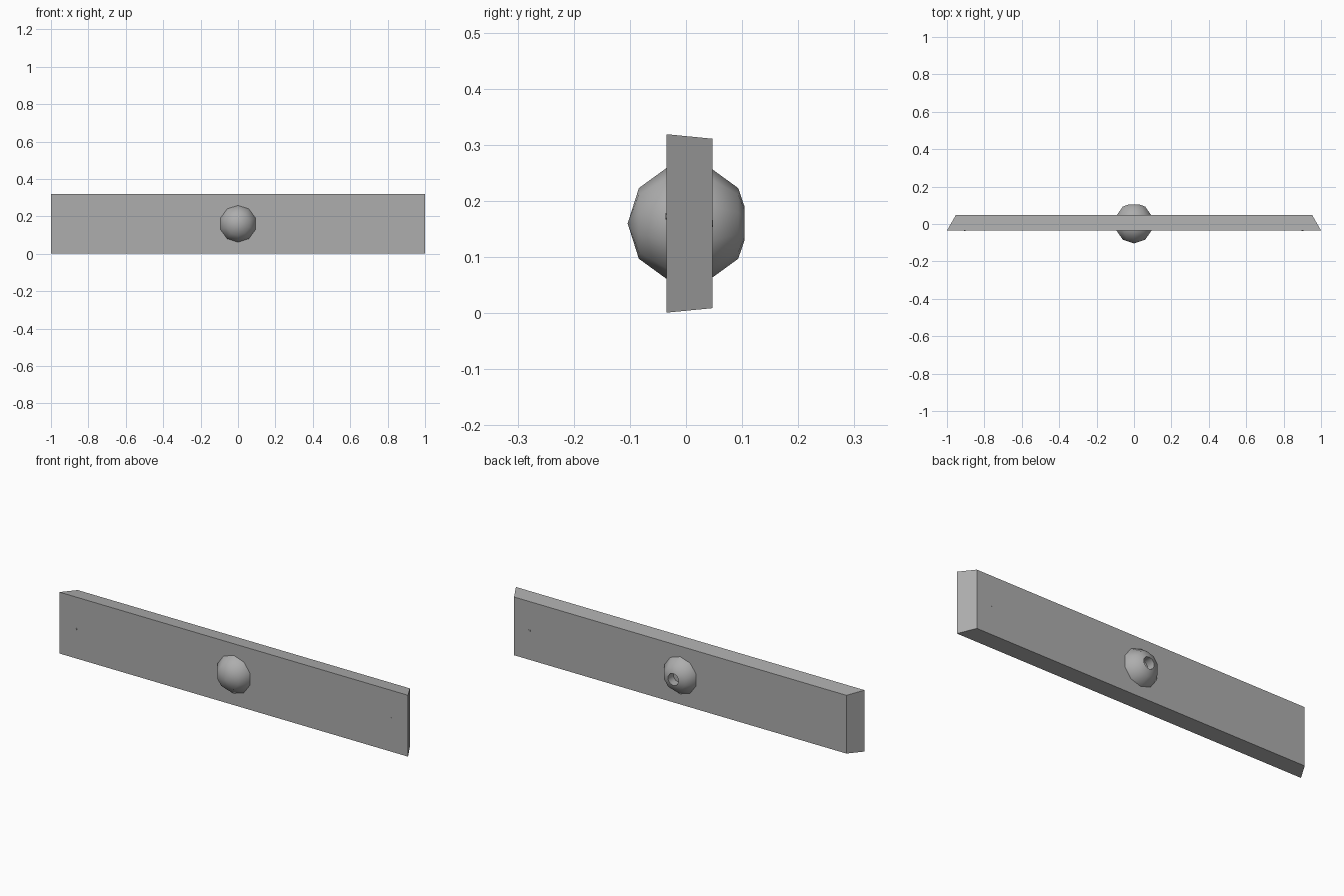
import bpy, bmesh
from math import sin, cos, pi, radians

if "Cube" in bpy.data.objects:
    bpy.data.objects.remove(bpy.data.objects["Cube"])

grey = bpy.data.materials.new("dark_grey")
grey.diffuse_color = (0.42, 0.42, 0.42, 1)
grey.use_nodes = True
grey.node_tree.nodes["Principled BSDF"].inputs["Base Color"].default_value = grey.diffuse_color


def make(name, bm, smooth=None):
    bmesh.ops.recalc_face_normals(bm, faces=bm.faces[:])
    mesh = bpy.data.meshes.new(name)
    bm.to_mesh(mesh)
    bm.free()
    mesh.materials.append(grey)
    ob = bpy.data.objects.new(name, mesh)
    bpy.context.collection.objects.link(ob)
    if smooth:
        bpy.ops.object.select_all(action='DESELECT')
        ob.select_set(True)
        bpy.context.view_layer.objects.active = ob
        bpy.ops.object.shade_smooth_by_angle(angle=radians(smooth))
    return ob


def lathe(name, profile, n, cx=0.0, cz=0.16, smooth=None):
    """Revolve (radius, y) points around an axis parallel to y."""
    bm = bmesh.new()
    rings = []
    for r, y in profile:
        if r == 0:
            rings.append([bm.verts.new((cx, y, cz))] * n)
        else:
            rings.append([bm.verts.new((cx + r * sin(2 * pi * i / n), y,
                                        cz + r * cos(2 * pi * i / n))) for i in range(n)])
    for a, b in zip(rings, rings[1:]):
        for i in range(n):
            j = (i + 1) % n
            bm.faces.new(list(dict.fromkeys((a[i], a[j], b[j], b[i]))))
    return make(name, bm, smooth)


# drawer front panel: back face slightly smaller, giving bevelled edges
bm = bmesh.new()
bmesh.ops.create_cube(bm, size=2)
for v in bm.verts:
    back = v.co.y > 0
    v.co = (v.co.x * (0.953 if back else 1.0),
            0.047 if back else -0.035,
            0.16 + v.co.z * (0.151 if back else 0.159))
make("drawer_panel", bm)

# ten-sided ball knob passing through the panel, with a socket in the back
lathe("ball_knob", [(0, -0.104), (0.063, -0.084), (0.1, -0.033), (0.1, 0.042),
                    (0.063, 0.093), (0.031, 0.104), (0.031, 0.06), (0, 0.06)], 10, smooth=50)

# tiny pins near the ends, showing on the front; the right one also on the back
for name, x, z, y1 in (("left_pin", -0.905, 0.153, 0.0), ("right_pin", 0.9, 0.173, 0.0),
                       ("back_pin", 0.865, 0.16, 0.048)):
    y0 = -0.0365 if y1 == 0 else 0.0
    lathe(name, [(0, y0), (0.006, y0), (0.006, y1), (0, y1)], 6, x, z)
